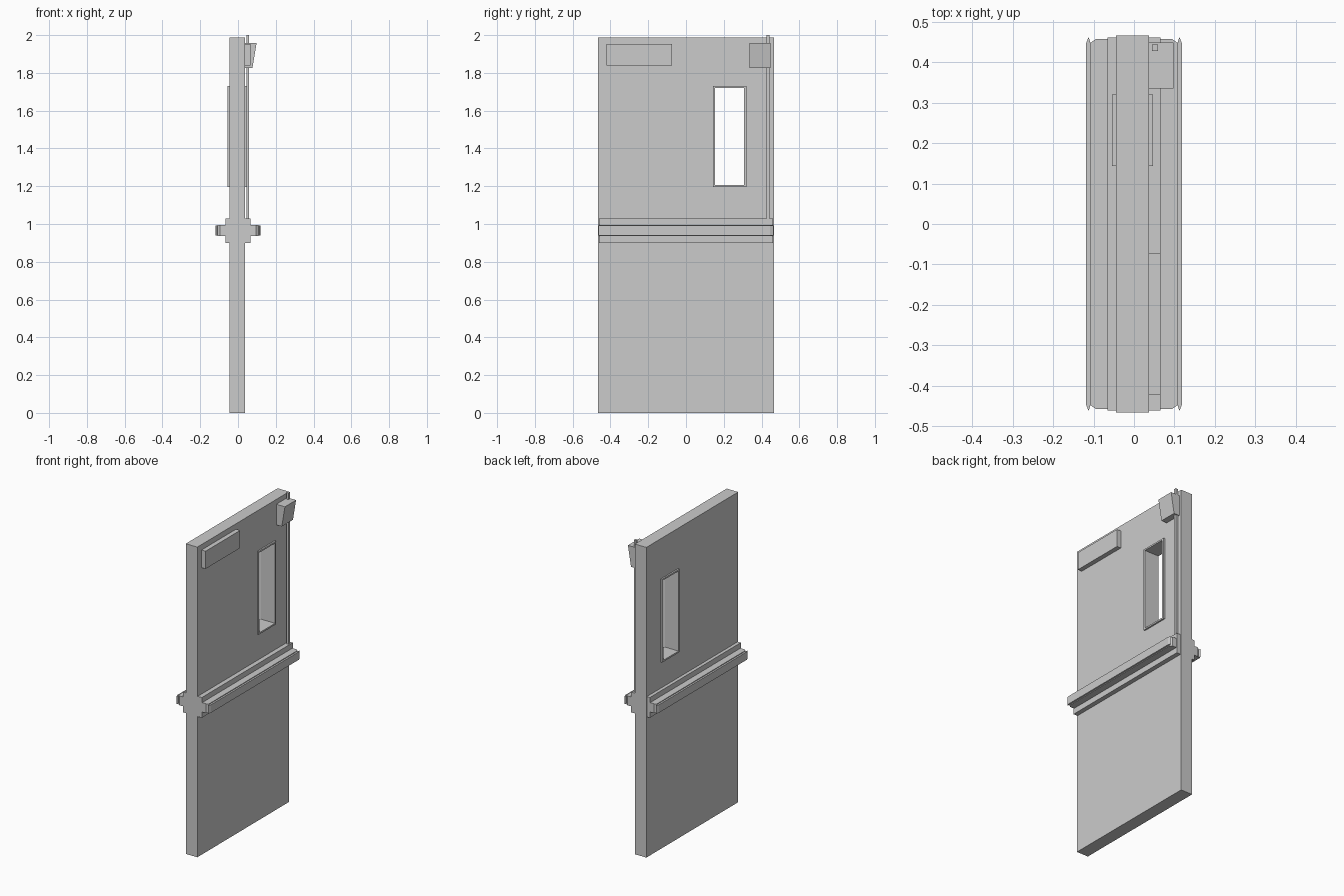
import bpy, bmesh
from mathutils import Vector

if "Cube" in bpy.data.objects:
    bpy.data.objects.remove(bpy.data.objects["Cube"])


def prism(name, base, offset):
    """Extrude a planar outline along an offset vector."""
    bm = bmesh.new()
    face = bm.faces.new([bm.verts.new(p) for p in base])
    ext = bmesh.ops.extrude_face_region(bm, geom=[face])
    moved = [g for g in ext["geom"] if isinstance(g, bmesh.types.BMVert)]
    bmesh.ops.translate(bm, verts=moved, vec=Vector(offset))
    bmesh.ops.recalc_face_normals(bm, faces=bm.faces)
    mesh = bpy.data.meshes.new(name)
    bm.to_mesh(mesh)
    bm.free()
    ob = bpy.data.objects.new(name, mesh)
    bpy.context.collection.objects.link(ob)
    return ob


def box(name, x0, x1, y0, y1, z0, z1):
    base = [(x0, y0, z0), (x1, y0, z0), (x1, y1, z0), (x0, y1, z0)]
    return prism(name, base, (0, 0, z1 - z0))


def plan(name, pts, z0, z1):
    """Extrude an xy outline vertically."""
    return prism(name, [(x, y, z0) for x, y in pts], (0, 0, z1 - z0))


def cut_window(ob, cutter):
    mod = ob.modifiers.new("window_cut", "BOOLEAN")
    mod.object = cutter
    mod.operation = "DIFFERENCE"
    mod.solver = "EXACT"


# Door slab and raised window frame with a through opening
cutter = box("window_cutter", -0.2, 0.2, 0.153, 0.308, 1.207, 1.72)
cutter.hide_render = True
cutter.hide_set(True)
slab = box("door_slab", -0.0445, 0.037, -0.465, 0.465, 0, 1.988)
frame = box("window_frame", -0.0545, 0.047, 0.143, 0.32, 1.197, 1.73)
for part in (slab, frame):
    cut_window(part, cutter)

# Panic bars on both faces: rail, push bar with bevelled ends, flared front plate
for side, s in (("right", 1), ("left", -1)):
    box("bar_rail_" + side, s * 0.03, s * 0.066, -0.461, 0.461, 0.9, 1.03)
    push = [(0.06, -0.457), (0.094, -0.457), (0.108, -0.447),
            (0.108, 0.447), (0.094, 0.457), (0.06, 0.457)]
    plan("push_bar_" + side, [(s * x, y) for x, y in push], 0.936, 0.996)
    plate = [(0.107, -0.445), (0.112, -0.462), (0.119, -0.445),
             (0.119, 0.445), (0.112, 0.462), (0.107, 0.445)]
    plan("push_plate_" + side, [(s * x, y) for x, y in plate], 0.94, 0.991)

# Vertical latch rod
box("latch_rod", 0.044, 0.059, 0.427, 0.443, 1.02, 2.0)

# Tapered latch case at the top corner
case = [(0.03, 0.335, 1.825), (0.076, 0.335, 1.825),
        (0.098, 0.335, 1.957), (0.03, 0.335, 1.957)]
prism("latch_case", case, (0, 0.113, 0))

# Door closer box
box("door_closer", 0.03, 0.066, -0.422, -0.073, 1.84, 1.953)
